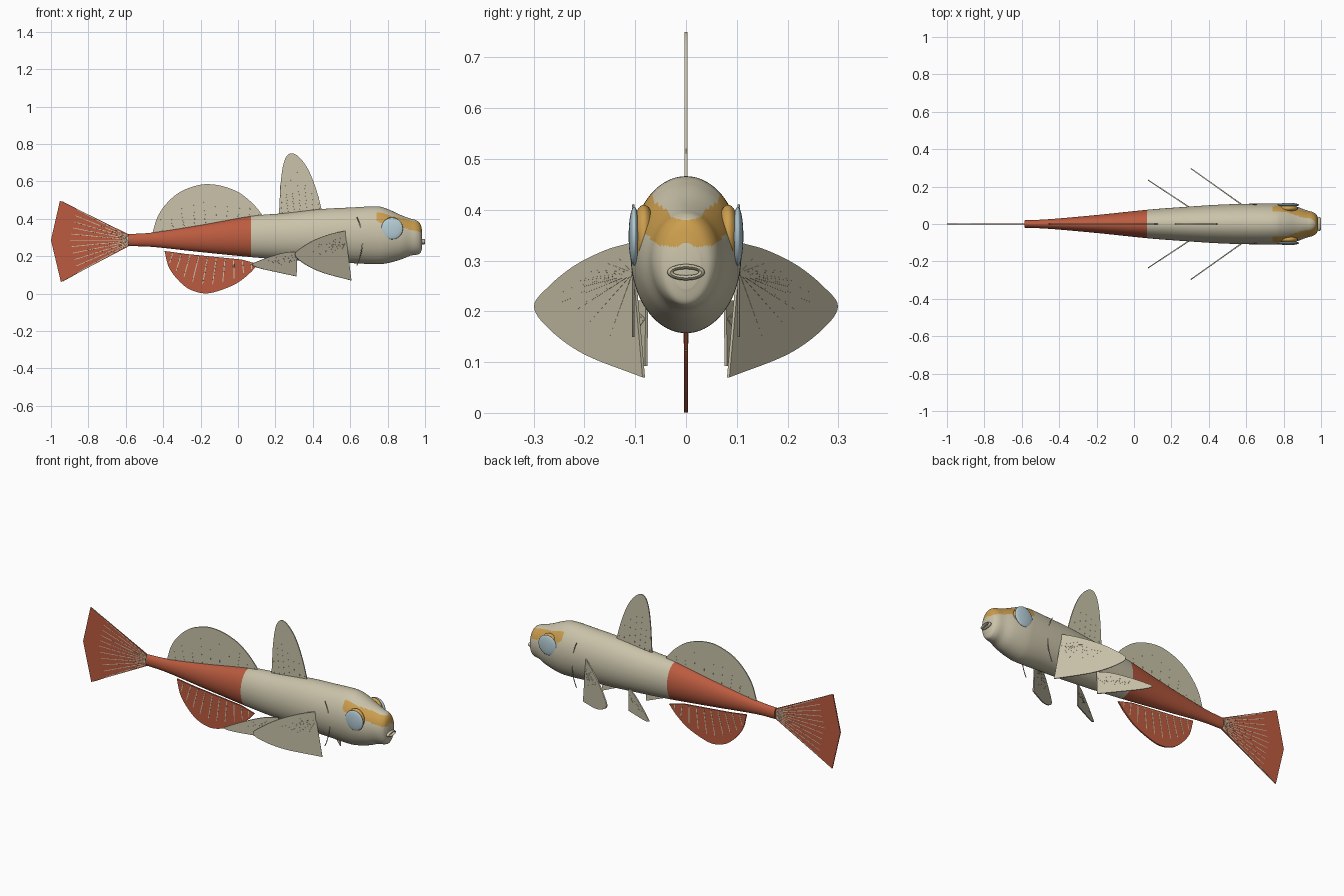
import bpy, bmesh, math
from mathutils import Vector, Matrix

if "Cube" in bpy.data.objects:
    bpy.data.objects.remove(bpy.data.objects["Cube"])


def mat(name, rgb):
    m = bpy.data.materials.new(name)
    m.diffuse_color = (*rgb, 1)
    m.use_nodes = True
    m.node_tree.nodes["Principled BSDF"].inputs["Base Color"].default_value = m.diffuse_color
    return m


BEIGE = mat("beige", (0.59, 0.545, 0.40))
RED = mat("brick red", (0.50, 0.105, 0.05))
GOLD = mat("gold", (0.60, 0.34, 0.075))
BLUE = mat("pale blue", (0.47, 0.62, 0.68))


def make(name, bm, mats, angle=40):
    bmesh.ops.recalc_face_normals(bm, faces=bm.faces)
    me = bpy.data.meshes.new(name)
    bm.to_mesh(me)
    bm.free()
    for m in mats:
        me.materials.append(m)
    ob = bpy.data.objects.new(name, me)
    bpy.context.collection.objects.link(ob)
    bpy.ops.object.select_all(action='DESELECT')
    ob.select_set(True)
    bpy.context.view_layer.objects.active = ob
    bpy.ops.object.shade_smooth_by_angle(angle=math.radians(angle))
    return ob


def smooth(pts, n=6):
    """Catmull-Rom through the points (any dimension)."""
    p = [tuple(2 * a - b for a, b in zip(pts[0], pts[1]))] + list(pts)
    p.append(tuple(2 * a - b for a, b in zip(pts[-1], pts[-2])))
    out = []
    for i in range(1, len(p) - 2):
        for j in range(n):
            t = j / n
            out.append(tuple(
                0.5 * (2 * b + (c - a) * t + (2 * a - 5 * b + 4 * c - d) * t * t
                       + (3 * b - a - 3 * c + d) * t ** 3)
                for a, b, c, d in zip(*p[i - 1:i + 3])))
    return out + [tuple(pts[-1])]


def rod(bm, a, b, r1, r2):
    d = b - a
    m = Matrix.Translation((a + b) / 2) @ d.to_track_quat('Z', 'Y').to_matrix().to_4x4()
    bmesh.ops.create_cone(bm, cap_ends=True, segments=6, radius1=r1, radius2=r2,
                          depth=d.length, matrix=m)


def fin(name, outline, rays, material, place=lambda x, z: Vector((x, 0, z)), half=0.003):
    """Thin plate from an (x, z) outline, plus raised rays given as (x, z) pairs."""
    nrm = (place(1, 0) - place(0, 0)).cross(Vector((0, 0, 1))).normalized()
    bm = bmesh.new()
    f = bm.faces.new([bm.verts.new(place(x, z) - nrm * half) for x, z in outline])
    ext = bmesh.ops.extrude_face_region(bm, geom=[f])
    bmesh.ops.translate(bm, vec=nrm * half * 2,
                        verts=[v for v in ext['geom'] if isinstance(v, bmesh.types.BMVert)])
    make(name, bm, [material])
    bm = bmesh.new()
    for a, b in rays:
        rod(bm, place(*a), place(*b), half * 1.35, half * 1.1)
    make(name + "_rays", bm, [BEIGE])


def lerp(a, b, t):
    return tuple(p + (q - p) * t for p, q in zip(a, b))


def along(pts, t):
    f = t * (len(pts) - 1)
    i = min(int(f), len(pts) - 2)
    return lerp(pts[i], pts[i + 1], f - i)


# Body: stations of (x, top, bottom, half width)
STATIONS = [(-0.585, .318, .254, .020), (-.45, .327, .249, .026), (-.2, .366, .222, .048),
            (.07, .414, .195, .076), (.25, .430, .181, .090), (.45, .452, .168, .103),
            (.6, .460, .163, .108), (.74, .466, .157, .109), (.80, .452, .163, .106),
            (.87, .420, .182, .092), (.92, .402, .202, .074), (.955, .391, .208, .064),
            (.975, .372, .217, .050), (.985, .335, .245, .028)]
SEG = 96
bm = bmesh.new()
rings = []
for x, top, bot, w in smooth(STATIONS, 9):
    c, h = (top + bot) / 2, (top - bot) / 2
    rings.append([bm.verts.new((x, w * math.sin(2 * math.pi * i / SEG),
                                c + h * math.cos(2 * math.pi * i / SEG))) for i in range(SEG)])
for r, s in zip(rings, rings[1:]):
    for i in range(SEG):
        j = (i + 1) % SEG
        bm.faces.new((r[i], r[j], s[j], s[i]))
bm.faces.new(rings[0])
bm.faces.new(rings[-1])
for f in bm.faces:
    p = f.calc_center_median()
    stripe = 0.408 - 0.24 * (p.x - 0.75)
    if p.x < 0.07:
        f.material_index = 1                       # red rear half
    elif p.x > 0.745 and abs(p.z - stripe) < 0.025 and len(f.verts) == 4:
        f.material_index = 2                       # gold stripe from snout to eye
make("body", bm, [BEIGE, RED, GOLD], 60)

# Mouth: flattened lip ring
bm = bmesh.new()
loop = []
for i in range(32):
    a = 2 * math.pi * i / 32
    loop.append([bm.verts.new((.990 + .009 * math.sin(b),
                               (.031 + .006 * math.cos(b)) * math.cos(a),
                               .277 + (.011 + .005 * math.cos(b)) * math.sin(a)))
                 for b in [2 * math.pi * k / 8 for k in range(8)]])
for i in range(32):
    r, s = loop[i], loop[(i + 1) % 32]
    for k in range(8):
        bm.faces.new((r[k], r[(k + 1) % 8], s[(k + 1) % 8], s[k]))
make("mouth", bm, [BEIGE], 60)

# Eyes and gill lines on both sides
for side, tag in ((-1, "right"), (1, "left")):
    for name, y, ry, r, m in (("eye_socket", .083, .023, .062, GOLD),
                              ("eye", .102, .011, .058, BLUE)):
        bm = bmesh.new()
        bmesh.ops.create_uvsphere(
            bm, u_segments=32, v_segments=20, radius=1,
            matrix=Matrix.Translation((.824, side * y, .348))
            @ Matrix.Diagonal((r if m == BLUE else .052, ry, r, 1)))
        make(f"{tag}_{name}", bm, [m], 60)
    bm = bmesh.new()
    arc = [Vector((.635 + .03 * (1 - (k / 8) ** 2), side * .104, .28 + .13 * k / 8))
           for k in range(-8, 9)]
    for a, b in zip(arc, arc[1:]):
        rod(bm, a, b, .0025, .0025)
    make(tag + "_gill_line", bm, [BEIGE])

# Tail fin
edge = [(-.952, .497), (-1, .286), (-.947, .062)]
fin("tail_fin", [(-.575, .312)] + edge + [(-.575, .258)],
    [((-.575, .30 - .03 * k / 10), lerp((-.58, .285), along(edge, k / 10), .97))
     for k in range(11)], RED)

# First dorsal fin
top = smooth([(.218, .41), (.23, .61), (.25, .715), (.283, .75), (.326, .73),
              (.374, .666), (.417, .56), (.45, .44)])
fin("front_dorsal_fin", top,
    [((.235 + .2 * t, .42), lerp((.235 + .2 * t, .42), along(top, .12 + .78 * t), .96))
     for t in [k / 6 for k in range(7)]], BEIGE)

# Second dorsal fin, with its base sunk in the back
top = smooth([(-.46, .315), (-.43, .41), (-.38, .484), (-.31, .543), (-.23, .575),
              (-.165, .585), (-.085, .575), (0, .543), (.064, .495), (.107, .45), (.14, .405)])
fin("rear_dorsal_fin", top + [(.0, .385), (-.2, .35), (-.4, .315)],
    [(lerp((-.40, .325), (.11, .405), t),
      lerp(lerp((-.40, .325), (.11, .405), t), along(top, .12 + .78 * t), .96))
     for t in [k / 9 for k in range(10)]], BEIGE)

# Anal fin
low = smooth([(-.393, .228), (-.37, .142), (-.32, .072), (-.257, .022), (-.176, .001),
              (-.096, .017), (-.005, .056), (.064, .11), (.107, .158)])
fin("anal_fin", low + [(.02, .182), (-.13, .197), (-.28, .212)],
    [(lerp((-.35, .215), (.07, .165), t),
      lerp(lerp((-.35, .215), (.07, .165), t), along(low, .12 + .78 * t), .96))
     for t in [k / 9 for k in range(10)]], RED, half=.004)

# Pectoral and pelvic fins: fans on upright planes angled away from the body
PECT = smooth([(.572, .335), (.50, .32), (.416, .29), (.346, .25), (.304, .21),
               (.346, .165), (.444, .115), (.605, .07)])
PELV = smooth([(.315, .222), (.25, .219), (.17, .197), (.105, .172), (.075, .155),
               (.11, .137), (.20, .116), (.312, .092)])
for side, tag in ((-1, "right"), (1, "left")):
    for name, shape, hub, base_x, base_y, slope in (
            ("pectoral_fin", PECT, (.575, .275), .57, .108, .71),
            ("pelvic_fin", PELV, (.31, .185), .31, .08, .66)):
        def place(x, z):
            return Vector((x, side * (base_y + slope * (base_x - x)), z))
        fin(f"{tag}_{name}", shape, [(hub, lerp(hub, along(shape, .12 + .78 * k / 8), .96))
                                     for k in range(9)], BEIGE, place)
